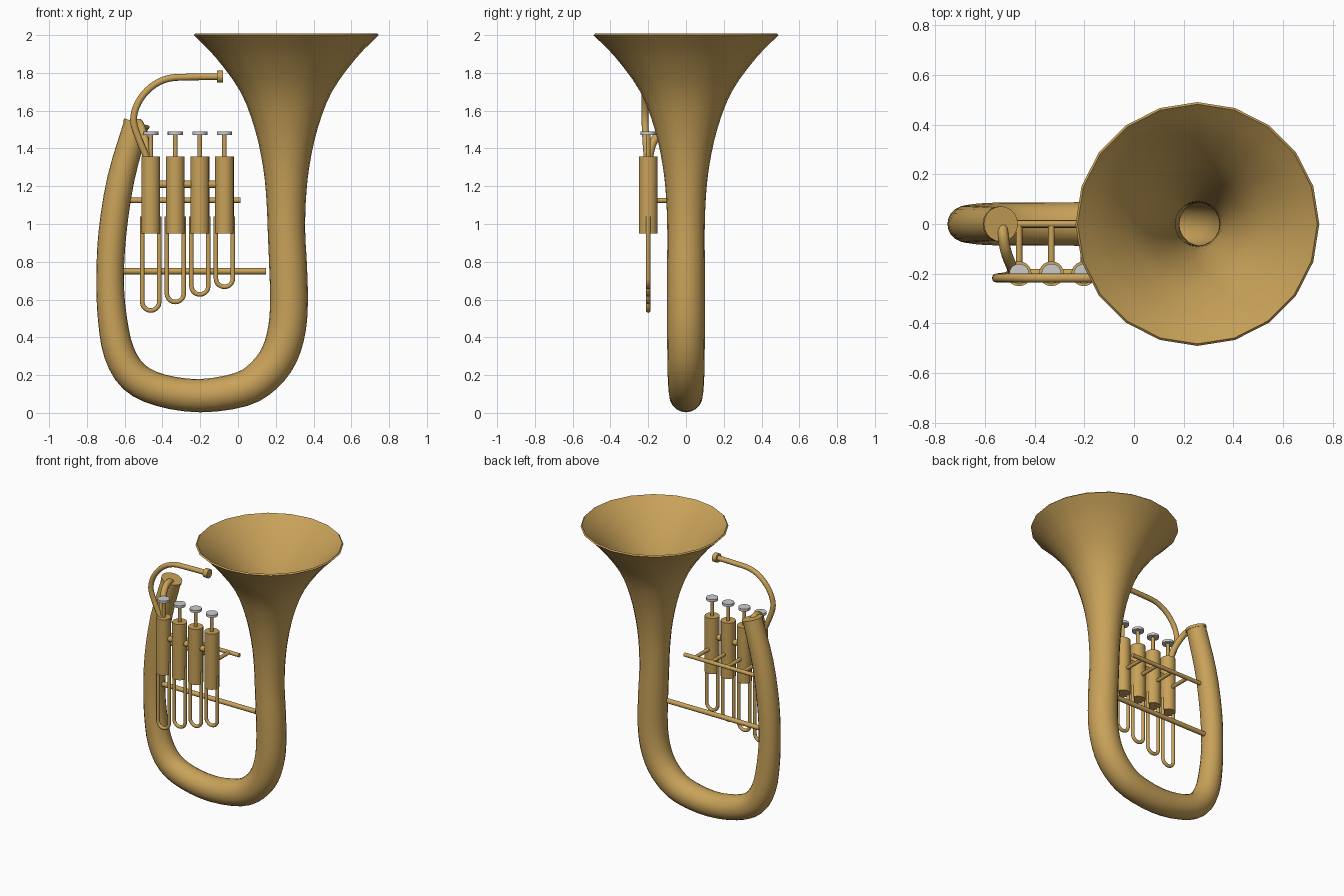
import bpy, bmesh, math
from mathutils import Vector

if "Cube" in bpy.data.objects:
    bpy.data.objects.remove(bpy.data.objects["Cube"])


def material(name, rgb):
    m = bpy.data.materials.new(name)
    m.diffuse_color = (*rgb, 1)
    m.use_nodes = True
    m.node_tree.nodes["Principled BSDF"].inputs["Base Color"].default_value = m.diffuse_color
    return m


BRASS = material("brass", (0.58, 0.36, 0.10))
PEARL = material("button_grey", (0.72, 0.72, 0.70))


def spline(points, steps):
    """Catmull-Rom through points of (x, y, z, radius)."""
    p = [Vector(q) for q in points]
    p = [2 * p[0] - p[1]] + p + [2 * p[-1] - p[-2]]
    out = []
    for i in range(1, len(p) - 2):
        a, b, c, d = p[i - 1:i + 3]
        for s in range(steps):
            t = s / steps
            out.append(0.5 * (2 * b + (c - a) * t + (2 * a - 5 * b + 4 * c - d) * t * t
                              + (3 * b - a - 3 * c + d) * t ** 3))
    return out + [p[-2]]


def sweep(name, points, sides=12, steps=1, mat=BRASS, cap_start=True, wall=0):
    """Round tube of varying radius along a path."""
    path = spline(points, steps)
    pos = [q.to_3d() for q in path]
    bm = bmesh.new()
    rings, u = [], None
    for i, q in enumerate(path):
        a, b = pos[max(i - 1, 0)], pos[min(i + 1, len(pos) - 1)]
        t = (b - a).normalized()
        if u is None:
            u = Vector((1, 0, 0)) if abs(t.x) < 0.8 else Vector((0, 1, 0))
        u = (u - t * u.dot(t)).normalized()
        v = t.cross(u)
        rings.append([bm.verts.new(pos[i] + q[3] * (u * math.cos(k * math.tau / sides)
                                                    + v * math.sin(k * math.tau / sides)))
                      for k in range(sides)])
    for r, s in zip(rings, rings[1:]):
        for k in range(sides):
            n = (k + 1) % sides
            bm.faces.new((r[k], r[n], s[n], s[k]))
    if cap_start:
        bm.faces.new(rings[0][::-1])
    bm.faces.new(rings[-1])
    me = bpy.data.meshes.new(name)
    bm.to_mesh(me)
    bm.free()
    me.materials.append(mat)
    ob = bpy.data.objects.new(name, me)
    bpy.context.collection.objects.link(ob)
    bpy.ops.object.select_all(action='DESELECT')
    ob.select_set(True)
    bpy.context.view_layer.objects.active = ob
    if wall:
        mod = ob.modifiers.new("wall", 'SOLIDIFY')
        mod.thickness, mod.offset = wall, -1
        bpy.ops.object.modifier_apply(modifier=mod.name)
    bpy.ops.object.shade_smooth_by_angle(angle=math.radians(40))
    return ob


def rod(name, a, b, r, sides=16, mat=BRASS):
    return sweep(name, [(*a, r), (*b, r)], sides, 1, mat)


# Bell and main bow: (x, z, radius) from the rim round to the narrow end
body = [(.255, 2.0, .49), (.255, 1.88, .372), (.255, 1.7, .242), (.255, 1.5, .165),
        (.255, 1.3, .122), (.255, 1.12, .104), (.257, .95, .099), (.265, .78, .1),
        (.27, .6, .1), (.26, .45, .1), (.22, .31, .099), (.14, .2, .097),
        (.02, .125, .093), (-.2, .091, .088), (-.41, .12, .086), (-.55, .19, .086),
        (-.63, .32, .082), (-.665, .5, .077), (-.677, .7, .073), (-.665, .95, .074),
        (-.62, 1.24, .072), (-.538, 1.53, .067)]
sweep("bell_and_bow", [(x, 0, z, r) for x, z, r in body], 20, 3, cap_start=False, wall=.012)

# Collar on the narrow end
rod("bow_collar", (-.540, 0, 1.522), (-.535, 0, 1.539), .071, 20)

# Valves, each with stem, button, bracket and U-shaped slide
Y = -.2
for i, bottom in enumerate((.53, .575, .615, .655)):
    x = -.462 + .13 * i
    n = i + 1
    rod(f"valve_{n}", (x, Y, .95), (x, Y, 1.357), .05, 20)
    rod(f"valve_stem_{n}", (x, Y, 1.35), (x, Y, 1.478), .012, 12)
    rod(f"valve_button_{n}", (x, Y, 1.472), (x, Y, 1.49), .04, 20, PEARL)
    rod(f"valve_bracket_{n}", (x, Y, 1.125), (x, 0, 1.125), .013, 12)
    w, r = .045, .012
    zc = bottom + w + r
    arc = [(x - w * math.cos(a), Y, zc - w * math.sin(a), r)
           for a in (math.pi * k / 10 for k in range(11))]
    sweep(f"valve_slide_{n}", [(x - w, Y, 1.04, r)] + arc + [(x + w, Y, 1.04, r)])

# Cross tubes and braces
rod("valve_link", (-.462, Y, 1.21), (-.072, Y, 1.21), .02)
rod("upper_brace", (-.62, 0, 1.125), (.012, 0, 1.125), .014)
rod("lower_brace", (-.65, 0, .75), (.148, 0, .75), .017)

# Lead pipe with mouthpiece
lead = [(-.478, -.205, 1.34), (-.525, -.213, 1.45), (-.553, -.217, 1.55), (-.527, -.217, 1.645),
        (-.46, -.217, 1.725), (-.37, -.217, 1.77), (-.25, -.217, 1.778), (-.1, -.217, 1.78)]
sweep("lead_pipe", [(*p, .018) for p in lead], 12, 4)
rod("mouthpiece", (-.112, -.217, 1.78), (-.079, -.217, 1.78), .032)

# Pipe joining the bow end to the first valve
join = [(-.53, 0, 1.5), (-.527, -.04, 1.535), (-.515, -.11, 1.515), (-.49, -.175, 1.43),
        (-.475, -.2, 1.33)]
sweep("joining_pipe", [(*p, .022) for p in join], 12, 4)
